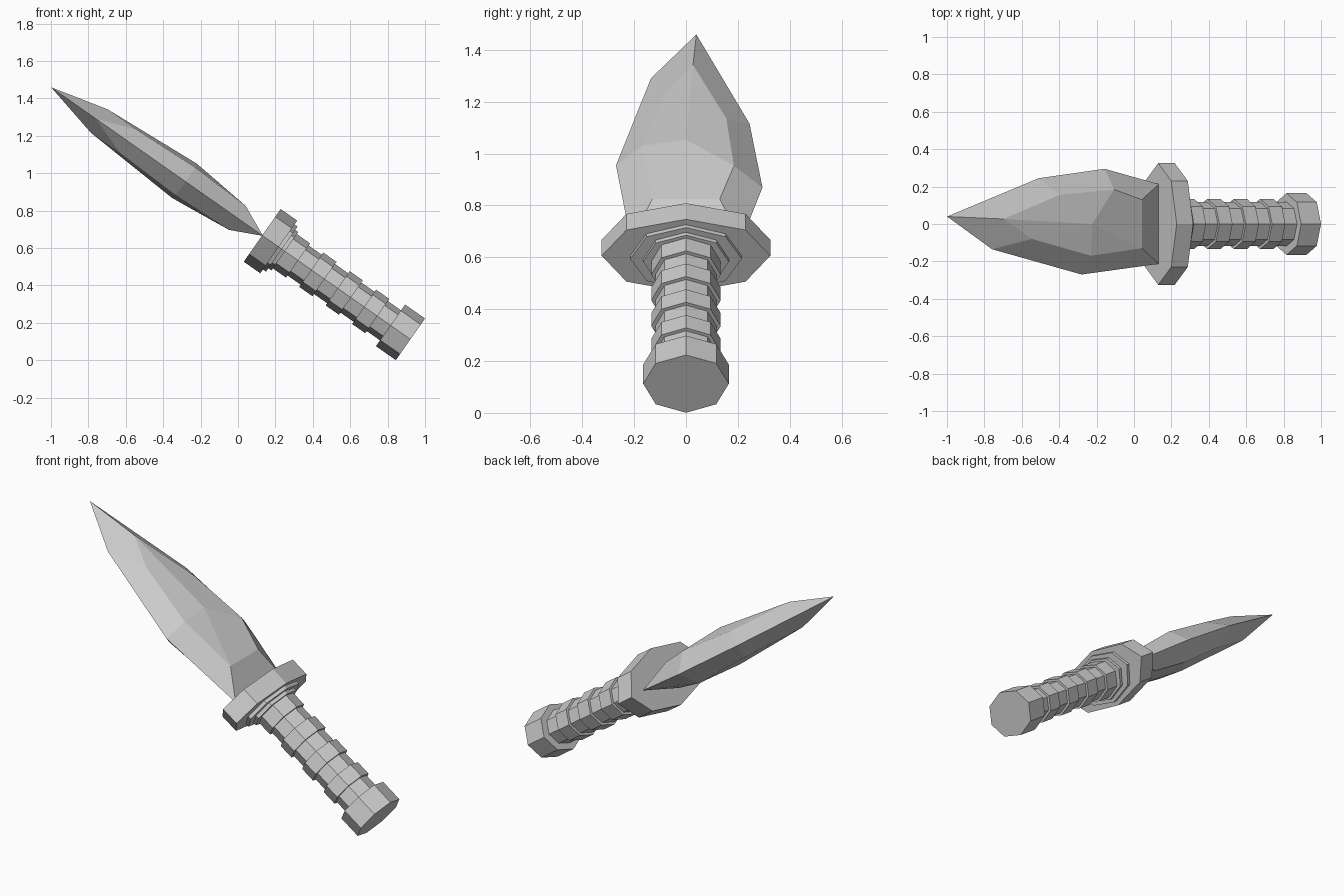
import bpy, bmesh, math
from mathutils import Matrix

if "Cube" in bpy.data.objects:
    bpy.data.objects.remove(bpy.data.objects["Cube"])

# Local frame: x = blade thickness, y = width, z = along the dagger from the pommel
FRAME = Matrix.Translation((0.922, 0, 0.112)) @ Matrix.Rotation(math.radians(-54.96), 4, 'Y')


def finish(name, bm):
    bmesh.ops.recalc_face_normals(bm, faces=bm.faces[:])
    mesh = bpy.data.meshes.new(name)
    bm.to_mesh(mesh)
    bm.free()
    ob = bpy.data.objects.new(name, mesh)
    ob.matrix_world = FRAME
    bpy.context.collection.objects.link(ob)
    return ob


def loft(name, profile, sides=8):
    """Stack of elliptical octagons: (height, half width, half thickness)."""
    bm = bmesh.new()
    rings = []
    for s, w, t in profile:
        rings.append([bm.verts.new((t * math.cos(k * math.tau / sides),
                                    w * math.sin(k * math.tau / sides), s))
                      for k in range(sides)])
    for a, b in zip(rings, rings[1:]):
        for k in range(sides):
            n = (k + 1) % sides
            bm.faces.new((a[k], a[n], b[n], b[k]))
    bm.faces.new(rings[0])
    bm.faces.new(rings[-1])
    return finish(name, bm)


# Pommel
loft("pommel", [(0, 0.165, 0.136), (0.13, 0.165, 0.136)])

# Grip with alternating thin and thick bands
bands, start, end = 8, 0.13, 0.82
step = (end - start) / bands
profile = []
for i in range(bands):
    w, t = ((0.118, 0.098), (0.134, 0.112))[i % 2]
    profile += [(start + i * step, w, t), (start + (i + 1) * step, w, t)]
loft("grip", profile)

# Stepped collar and guard
loft("collar", [(0.82, 0.165, 0.125), (0.84, 0.165, 0.125),
                (0.84, 0.215, 0.147), (0.862, 0.215, 0.147)])
loft("guard", [(0.86, 0.325, 0.172), (0.968, 0.325, 0.172)])

# Blade: cutting edge outline (width, height) and the matching facet corners
edge = [(0.213, 0.963), (0.295, 1.318), (0.245, 1.748), (0.04, 2.347),
        (-0.135, 2.053), (-0.27, 1.468), (-0.213, 0.963)]
facet = [(0.078, 0.13, 1.13), (0.098, 0.185, 1.325), (0.08, 0.155, 1.67),
         (0.077, 0.027, 2.032), (0.076, -0.08, 1.845), (0.09, -0.17, 1.47),
         (0.078, -0.13, 1.13)]
bm = bmesh.new()
rim = [bm.verts.new((0, y, s)) for y, s in edge]
for side in (1, -1):
    inner = [bm.verts.new((side * t, y, s)) for t, y, s in facet]
    crown = bm.verts.new((side * 0.113, 0, 1.478))
    for k in range(len(rim)):
        n = (k + 1) % len(rim)
        bm.faces.new((rim[k], rim[n], inner[n], inner[k]))
        bm.faces.new((inner[k], inner[n], crown))
finish("blade", bm)
